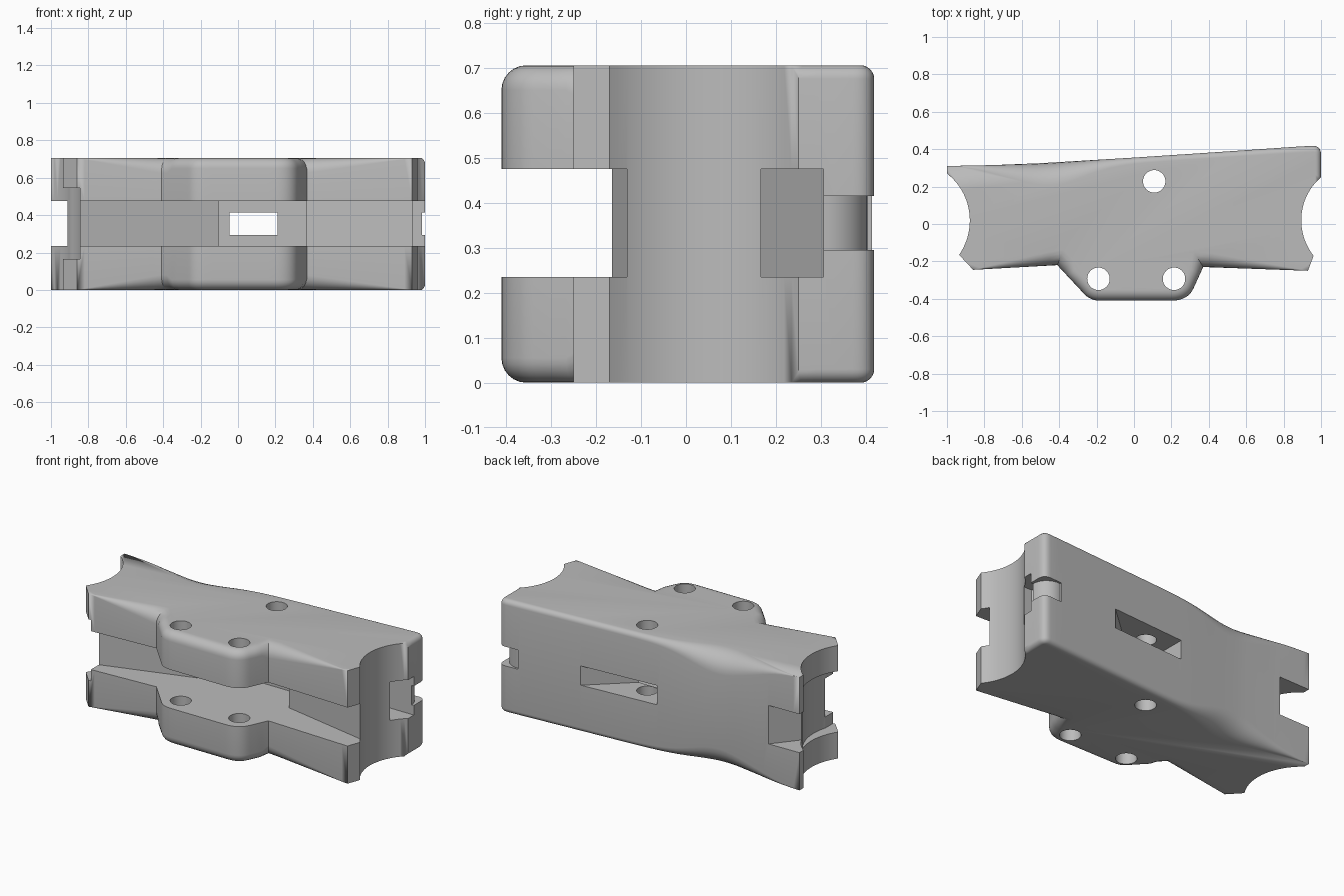
import bpy, bmesh, math
from mathutils import Vector

H = 0.705

cube = bpy.data.objects.get("Cube")
if cube:
    bpy.data.objects.remove(cube, do_unlink=True)

gray = bpy.data.materials.new("plain gray")
gray.use_nodes = True
gray.diffuse_color = (0.5, 0.5, 0.5, 1)
gray.node_tree.nodes["Principled BSDF"].inputs["Base Color"].default_value = (0.5, 0.5, 0.5, 1)


def make(name, bm):
    bmesh.ops.recalc_face_normals(bm, faces=bm.faces)
    me = bpy.data.meshes.new(name)
    bm.to_mesh(me)
    bm.free()
    me.materials.append(gray)
    ob = bpy.data.objects.new(name, me)
    bpy.context.collection.objects.link(ob)
    return ob


def prism(name, pts, z0, z1):
    bm = bmesh.new()
    face = bm.faces.new([bm.verts.new((x, y, z0)) for x, y in pts])
    ext = bmesh.ops.extrude_face_region(bm, geom=[face])
    verts = [v for v in ext["geom"] if isinstance(v, bmesh.types.BMVert)]
    bmesh.ops.translate(bm, vec=(0, 0, z1 - z0), verts=verts)
    return make(name, bm)


def circle(cx, cy, r, n=48):
    return [(cx + r * math.cos(2 * math.pi * i / n), cy + r * math.sin(2 * math.pi * i / n))
            for i in range(n)]


def arc(center, a, b, n=20):
    """Arc around center from a to b, the short way round."""
    c = Vector(center)
    u, v = Vector(a) - c, Vector(b) - c
    a0 = math.atan2(u.y, u.x)
    turn = (math.atan2(v.y, v.x) - a0 + math.pi) % (2 * math.pi) - math.pi
    out = []
    for i in range(n + 1):
        t = i / n
        r = u.length * (1 - t) + v.length * t
        out.append((c.x + r * math.cos(a0 + turn * t), c.y + r * math.sin(a0 + turn * t)))
    return out


def bend(a, b, c, n=8):
    """Rounded corner from a to c pulled toward b."""
    a, b, c = Vector(a), Vector(b), Vector(c)
    return [tuple(a * (1 - t) ** 2 + b * 2 * t * (1 - t) + c * t * t)
            for t in [i / n for i in range(n + 1)]]


def clamp(t):
    return max(0.0, min(1.0, t))


def edge_radius(x, y):
    """Rounding of the top and bottom rims, varying around the body."""
    if y < -0.26:
        return 0.055
    if y < -0.18:
        return 0.08 * clamp((x + 0.86) / 0.45 if x < 0 else (0.93 - x) / 0.56)
    if y > 0.24:
        return 0.03 * clamp((x + 1) / 0.3) + 0.09 * math.exp(-((x + 0.45) / 0.25) ** 2) * clamp((x + 1) / 0.2)
    return 0.0


# Body outline, counterclockwise
outline = [(-0.86, -0.245), (-0.41, -0.22)]
outline += bend((-0.27, -0.37), (-0.235, -0.41), (-0.18, -0.41))
outline += bend((0.2, -0.41), (0.29, -0.41), (0.32, -0.34))
outline += [(0.37, -0.23), (0.93, -0.25)]
outline += arc((1.2, 0.03), (0.96, -0.17), (1, 0.25))
outline += bend((1, 0.37), (1, 0.42), (0.95, 0.418))
outline += [(0.85, 0.412), (0.5, 0.388), (0, 0.355), (-0.5, 0.325), (-0.75, 0.315), (-1, 0.31)]
outline += arc((-1.2, 0.03), (-1, 0.27), (-0.935, -0.165))

# Subdivide the long runs so the rim can vary
points = []
for i, p in enumerate(outline):
    a, b = Vector(p), Vector(outline[(i + 1) % len(outline)])
    n = max(1, int((b - a).length / 0.04))
    points += [a.lerp(b, k / n) for k in range(n)]

# Loft the body through a rounded vertical profile
bm = bmesh.new()
STEPS = 6
profile = [(1 - math.sin(t), 1 - math.cos(t)) for t in
           [math.pi / 2 * k / STEPS for k in range(STEPS + 1)]]
rings = []
for top in (False, True):
    order = profile[::-1] if not top else profile
    for inset, depth in [(p[1], p[0]) for p in order]:
        ring = []
        for i, p in enumerate(points):
            d0 = (p - points[i - 1]).normalized()
            d1 = (points[(i + 1) % len(points)] - p).normalized()
            t = (d0 + d1).normalized()
            normal = Vector((-t.y, t.x)) / max(0.6, t.dot(d0))
            r = edge_radius(p.x, p.y)
            q = p + normal * r * inset
            ring.append(bm.verts.new((q.x, q.y, H - r * depth if top else r * depth)))
        rings.append(ring)
count = len(points)
for lo, hi in zip(rings, rings[1:]):
    for i in range(count):
        j = (i + 1) % count
        bm.faces.new((lo[i], lo[j], hi[j], hi[i]))
bm.faces.new(rings[0][::-1])
bm.faces.new(rings[-1])
bmesh.ops.remove_doubles(bm, verts=bm.verts, dist=0.0004)
body = make("grooved_body", bm)

LOW, HIGH = 0.235, 0.475
SLIM_LOW, SLIM_HIGH = 0.295, 0.415

cutters = [
    # Front slot with its deeper pocket
    prism("front_slot", [(-1.1, -0.6), (1.1, -0.6), (1.1, -0.163), (0.365, -0.02),
                         (0.365, 0.165), (-0.105, 0.165), (-0.105, 0.067),
                         (-0.845, -0.165), (-1.1, -0.165)], LOW, HIGH),
    # Slanted window through to the back
    prism("back_window", [(-0.045, 0.1), (0.21, 0.1), (0.21, 0.165), (0.46, 0.388),
                          (0.57, 0.486), (-0.045, 0.486)], SLIM_LOW, SLIM_HIGH),
    # Right-end notches and notch at the back of the left end
    prism("left_back_notch", [(-0.785, 0.5), (-0.785, 0.32), (-0.915, 0.16),
                              (-1.1, 0.16), (-1.1, 0.5)], LOW, HIGH),
    prism("left_ring_notch", circle(-1.16, -0.07, 0.33, 64), 0.165, 0.545),
    prism("left_corner_notch", [(-1.1, -0.5), (-0.845, -0.5), (-0.845, -0.163),
                                (-1.1, -0.163)], 0.165, 0.545),
    prism("right_end_pocket", [(1.1, 0.167), (0.88, 0.167), (0.8, 0.305), (1.1, 0.305)], LOW, HIGH),
    # Groove bending around the right back corner
    prism("corner_groove", [(1.1, 0.29), (0.985, 0.29)] + arc((0.885, 0.303), (0.985, 0.303), (0.87, 0.402), 12)
          + [(0.87, 0.5), (1.1, 0.5)], SLIM_LOW, SLIM_HIGH),
]
# Three pin holes
for i, (x, y) in enumerate([(0.108, 0.228), (-0.19, -0.293), (0.214, -0.293)]):
    cutters.append(prism(f"pin_hole_{i + 1}", circle(x, y, 0.06), -0.1, H + 0.1))

bpy.ops.object.select_all(action="DESELECT")
body.select_set(True)
bpy.context.view_layer.objects.active = body
for cutter in cutters:
    cutter.hide_render = True
    mod = body.modifiers.new(cutter.name, "BOOLEAN")
    mod.operation = "DIFFERENCE"
    mod.solver = "EXACT"
    mod.object = cutter
    bpy.ops.object.modifier_apply(modifier=mod.name)
    bpy.data.objects.remove(cutter, do_unlink=True)

bpy.ops.object.shade_smooth_by_angle(angle=math.radians(30))
